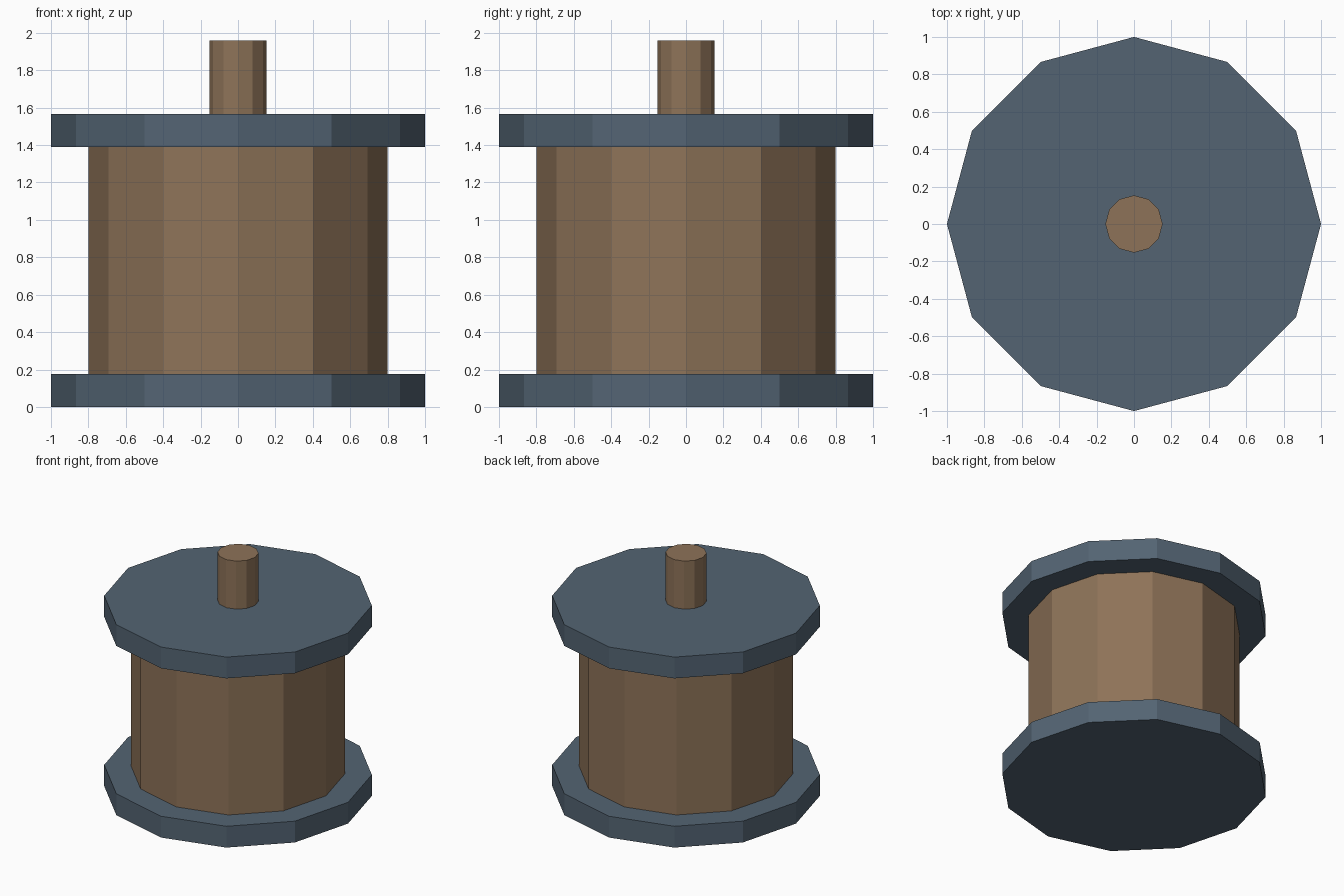
import bpy

SIDES = 12

# Remove the default cube
cube = bpy.data.objects.get("Cube")
if cube:
    bpy.data.objects.remove(cube, do_unlink=True)


def make_material(name, rgb):
    mat = bpy.data.materials.new(name)
    mat.use_nodes = True
    color = (*rgb, 1.0)
    mat.diffuse_color = color
    mat.node_tree.nodes["Principled BSDF"].inputs["Base Color"].default_value = color
    return mat


def make_prism(name, radius, bottom, top, mat):
    """Flat-shaded prism standing on the z axis, with corners on the x and y axes."""
    bpy.ops.mesh.primitive_cylinder_add(
        vertices=SIDES, radius=radius, depth=top - bottom,
        location=(0, 0, (bottom + top) / 2))
    obj = bpy.context.object
    obj.name = name
    obj.data.name = name
    obj.data.materials.append(mat)
    return obj


wood = make_material("brown wood", (0.27, 0.171, 0.098))
slate = make_material("slate blue", (0.087, 0.127, 0.171))

# End discs, drum between them, and the axle stub on top
make_prism("bottom_flange", 1.0, 0.0, 0.175, slate)
make_prism("drum", 0.8, 0.175, 1.39, wood)
make_prism("top_flange", 1.0, 1.39, 1.565, slate)
make_prism("axle", 0.153, 1.565, 1.96, wood)
